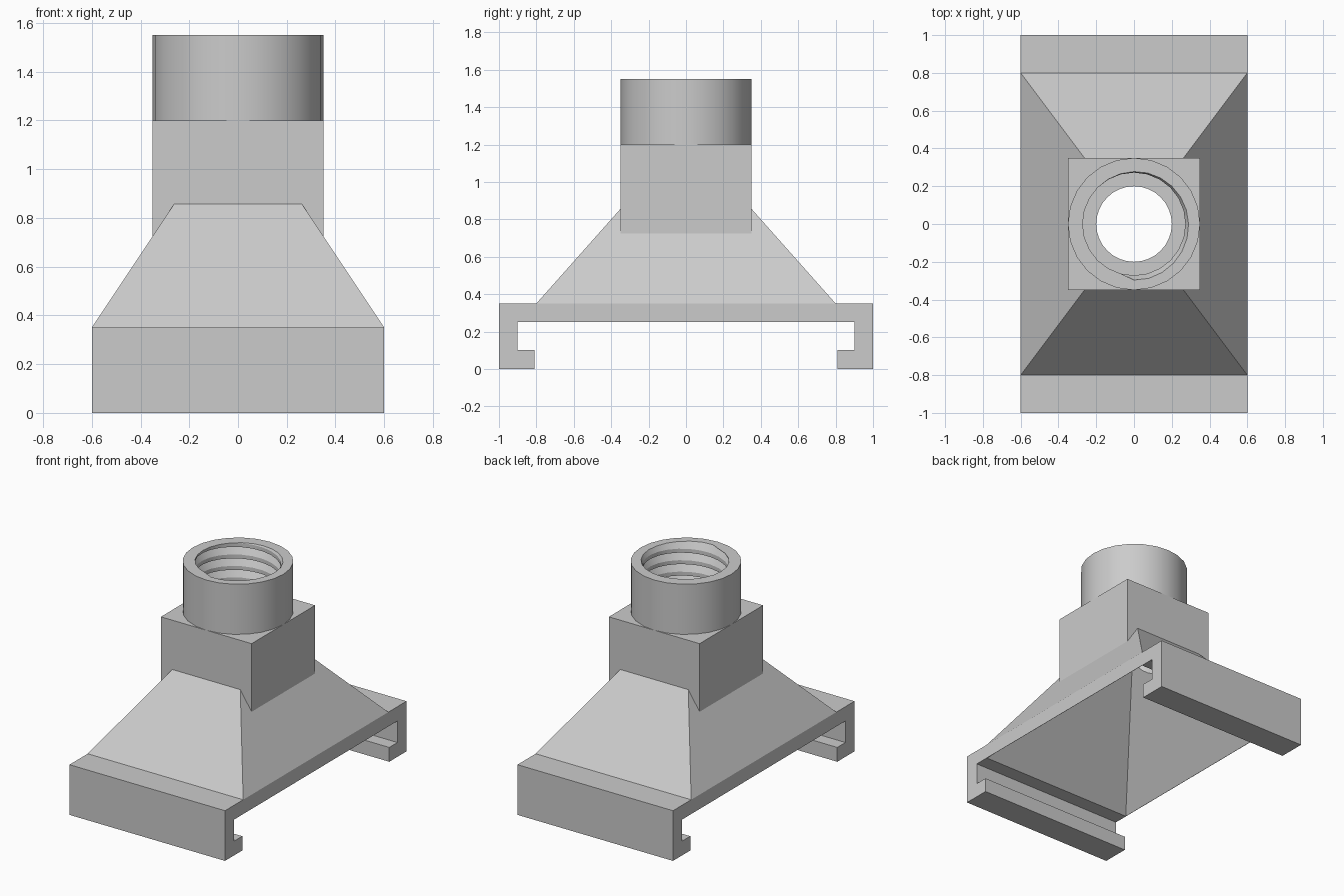
import bpy, bmesh, math
from mathutils import Matrix

cube = bpy.data.objects.get("Cube")
if cube:
    bpy.data.objects.remove(cube, do_unlink=True)

grey = bpy.data.materials.new("light_grey")
grey.use_nodes = True
grey.diffuse_color = (0.6, 0.6, 0.6, 1)
grey.node_tree.nodes["Principled BSDF"].inputs["Base Color"].default_value = (0.6, 0.6, 0.6, 1)


def finish(name, bm):
    bmesh.ops.recalc_face_normals(bm, faces=bm.faces)
    mesh = bpy.data.meshes.new(name)
    bm.to_mesh(mesh)
    bm.free()
    mesh.materials.append(grey)
    obj = bpy.data.objects.new(name, mesh)
    bpy.context.collection.objects.link(obj)
    return obj


def activate(obj):
    bpy.ops.object.select_all(action='DESELECT')
    obj.select_set(True)
    bpy.context.view_layer.objects.active = obj


def boolean(obj, other, operation):
    mod = obj.modifiers.new(operation.lower(), 'BOOLEAN')
    mod.operation = operation
    mod.solver = 'EXACT'
    mod.object = other
    activate(obj)
    bpy.ops.object.modifier_apply(modifier=mod.name)


def box(name, half_x, half_y, z0, z1, top_scale=1.0):
    """Box, or frustum when the top is scaled down."""
    bm = bmesh.new()
    bmesh.ops.create_cube(bm, size=2)
    for v in bm.verts:
        s = top_scale if v.co.z > 0 else 1.0
        v.co = (v.co.x * half_x * s, v.co.y * half_y * s, z1 if v.co.z > 0 else z0)
    return finish(name, bm)


def hood_shape(name, base_z, z0, z1):
    """Pyramid 1.2 x 1.6 at base_z with its apex 0.9 above, cut between z0 and z1."""
    k0, k1 = (1 - (z - base_z) / 0.9 for z in (z0, z1))
    return box(name, 0.6 * k0, 0.8 * k0, z0, z1, k1 / k0)


# Clamp rail: channel profile extruded along x
half = [(1, 0.35), (1, 0), (0.81, 0), (0.81, 0.1), (0.9, 0.1), (0.9, 0.25)]
profile = half + [(-y, z) for y, z in reversed(half)]
bm = bmesh.new()
face = bm.faces.new([bm.verts.new((-0.6, y, z)) for y, z in profile])
ext = bmesh.ops.extrude_face_region(bm, geom=[face])
bmesh.ops.translate(bm, vec=(1.2, 0, 0),
                    verts=[g for g in ext["geom"] if isinstance(g, bmesh.types.BMVert)])
rail = finish("clamp_rail", bm)

# Hood with square neck
hood = hood_shape("hood_and_neck", 0.35, 0.35, 1.1)
neck = box("neck", 0.35, 0.35, 0.6, 1.2)
boolean(hood, neck, 'UNION')

# Hollow inside and round outlet
cavity = hood_shape("cavity_cutter", 0.247, 0.2, 1.1)
bm = bmesh.new()
bmesh.ops.create_cone(bm, cap_ends=True, segments=32, radius1=0.2, radius2=0.2, depth=0.6,
                      matrix=Matrix.Translation((0, 0, 1)))
outlet = finish("outlet_cutter", bm)
boolean(rail, cavity, 'DIFFERENCE')
boolean(hood, cavity, 'DIFFERENCE')
boolean(hood, outlet, 'DIFFERENCE')
for helper in (neck, cavity, outlet):
    bpy.data.objects.remove(helper, do_unlink=True)

# Collar with an internal right-handed thread
SIDES, PITCH, HEIGHT = 24, 0.08, 0.35
CREST, ROOT = 0.272, 0.3
STEPS = [(0, CREST), (0.62, ROOT), (0.66, CREST)]


def thread_radius(phase):
    phase %= 1
    if phase <= 0.62:
        return CREST + (ROOT - CREST) * phase / 0.62
    return max(CREST, ROOT - (ROOT - CREST) * (phase - 0.62) / 0.04)


bm = bmesh.new()
columns = []
for i in range(SIDES + 1):
    a = math.tau * i / SIDES
    points = [(0.35, HEIGHT), (0.35, 0)]
    for turn in range(-2, 6):
        for step, r in STEPS:
            z = (turn + step + i / SIDES) * PITCH
            if z < 0 or z > HEIGHT:
                z = min(max(z, 0), HEIGHT)
                r = thread_radius(z / PITCH - i / SIDES)
            points.append((r, z))
    columns.append([bm.verts.new((r * math.cos(a), r * math.sin(a), 1.2 + z)) for r, z in points])
for left, right in zip(columns, columns[1:]):
    for j in range(len(left)):
        bm.faces.new((left[j - 1], right[j - 1], right[j], left[j]))
bmesh.ops.remove_doubles(bm, verts=bm.verts, dist=0.0002)
bmesh.ops.dissolve_degenerate(bm, edges=bm.edges, dist=0.0001)
collar = finish("threaded_collar", bm)

for obj in (rail, hood, collar):
    activate(obj)
    bpy.ops.object.shade_smooth_by_angle(angle=math.radians(25))
